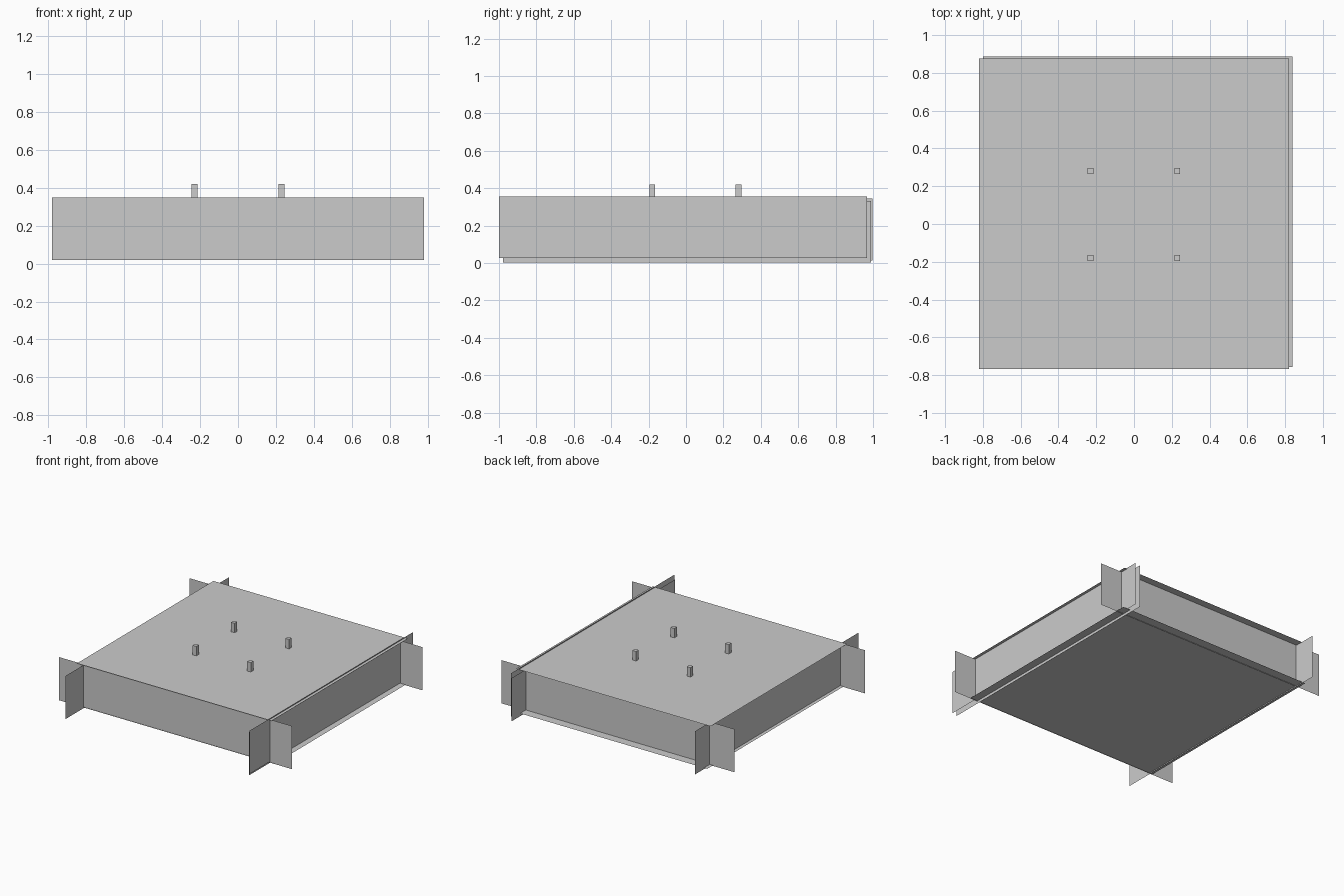
import bpy
import bmesh
from mathutils import Vector

if "Cube" in bpy.data.objects:
    bpy.data.objects.remove(bpy.data.objects["Cube"])


def make_object(name, bm):
    mesh = bpy.data.meshes.new(name)
    bm.to_mesh(mesh)
    bm.free()
    obj = bpy.data.objects.new(name, mesh)
    bpy.context.collection.objects.link(obj)
    return obj


def sheet(name, corner, side_a, side_b):
    """Zero-thickness rectangular panel; side_a x side_b is the facing direction."""
    c, a, b = Vector(corner), Vector(side_a), Vector(side_b)
    bm = bmesh.new()
    bm.faces.new([bm.verts.new(p) for p in (c, c + a, c + a + b, c + b)])
    return make_object(name, bm)


def peg(name, x, y, z0, z1, width):
    bm = bmesh.new()
    bmesh.ops.create_cube(bm, size=1)
    bmesh.ops.scale(bm, verts=bm.verts, vec=(width, width, z1 - z0))
    bmesh.ops.translate(bm, verts=bm.verts, vec=(x, y, (z0 + z1) / 2))
    return make_object(name, bm)


PLATE = 1.64    # side of the top and bottom plates
LENGTH = 1.968  # length of the wall panels
HEIGHT = 0.329  # height of the wall panels

# Top and bottom plates, slightly offset from each other
sheet("top_plate", (-0.82, -0.768, 0.349), (PLATE, 0, 0), (0, PLATE + 0.004, 0))
sheet("bottom_plate", (-0.80, -0.757, 0.024), (0, PLATE + 0.004, 0), (PLATE, 0, 0))

# Front and back walls, running past the corners
sheet("front_wall", (-0.982, -0.755, 0.02), (1.964, 0, 0), (0, 0, HEIGHT))
sheet("back_wall", (0.982, 0.818, 0.02), (-1.964, 0, 0), (0, 0, HEIGHT))

# Side walls: two staggered sheets on the right, one on the left
for name, x, y, z in (("right_wall_outer", 0.797, -1.0, 0.027),
                      ("right_wall_inner", 0.778, -0.979, 0.003)):
    sheet(name, (x, y, z), (0, LENGTH, 0), (0, 0, HEIGHT))
sheet("left_wall", (-0.773, 0.996, 0.015), (0, -LENGTH, 0), (0, 0, HEIGHT))

# Four square pegs standing on the top plate
for side, x in (("left", -0.23), ("right", 0.229)):
    for end, y in (("front", -0.18), ("back", 0.281)):
        peg(f"{end}_{side}_peg", x, y, 0.345, 0.421, 0.031)
